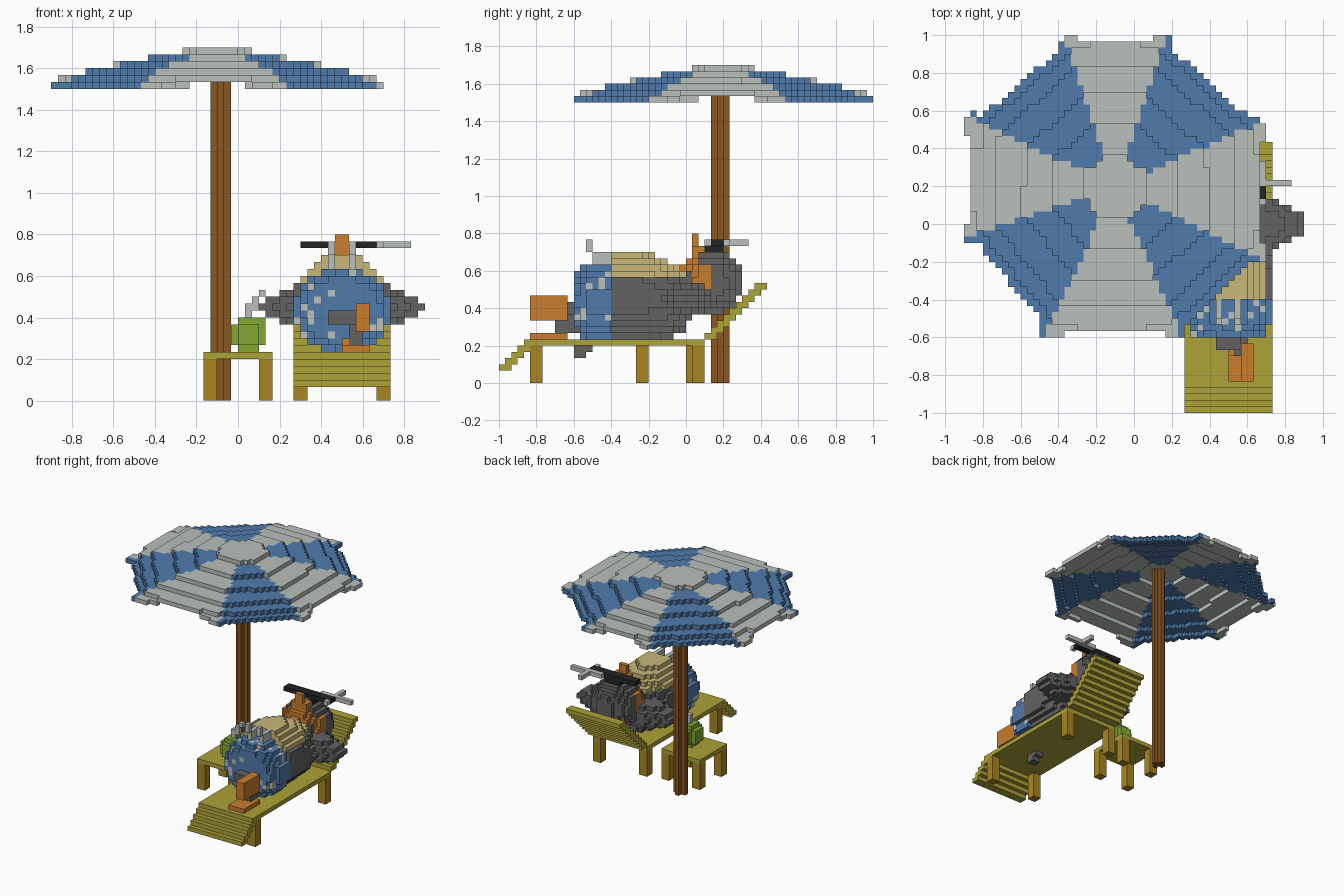
import bpy, bmesh, math, random
from itertools import product

if "Cube" in bpy.data.objects:
    bpy.data.objects.remove(bpy.data.objects["Cube"])
random.seed(4)
S = 1 / 30  # size of one block


def linear(c):
    c /= 255
    return c / 12.92 if c <= 0.04045 else ((c + 0.055) / 1.055) ** 2.4


PALETTE = {
    "light_grey": (186, 192, 187), "blue": (80, 123, 172), "olive_yellow": (174, 162, 56),
    "ochre": (168, 134, 34), "brown": (138, 86, 34), "dark_grey": (98, 98, 98),
    "orange": (202, 125, 45), "tan": (200, 184, 122), "green": (130, 170, 52),
    "black": (36, 36, 36)}
MATS = {}
for label, rgb in PALETTE.items():
    m = bpy.data.materials.new(label)
    m.use_nodes = True
    col = [linear(c) for c in rgb] + [1]
    m.diffuse_color = col
    m.node_tree.nodes["Principled BSDF"].inputs["Base Color"].default_value = col
    MATS[label] = m


def box(x0, x1, y0, y1, z0, z1, colour):
    return {c: colour for c in product(range(x0, x1), range(y0, y1), range(z0, z1))}


def ellipsoid(centre, radii, rule):
    """Blocks inside an ellipsoid; rule(x, y, z) gives each block's colour."""
    spans = [range(math.floor(c - r), math.ceil(c + r)) for c, r in zip(centre, radii)]
    return {p: rule(*p) for p in product(*spans)
            if sum(((a + .5 - c) / r) ** 2 for a, c, r in zip(p, centre, radii)) <= 1}


def build(name, *groups):
    """Join block groups into one mesh that keeps only the outer faces."""
    cells = {}
    for g in groups:
        cells.update(g)
    labels = sorted(set(cells.values()))
    bm = bmesh.new()
    verts = {}
    for cell, colour in cells.items():
        for axis, side in product(range(3), (0, 1)):
            near = list(cell)
            near[axis] += 2 * side - 1
            if tuple(near) in cells:
                continue
            ring = []
            for u, v in ((0, 0), (1, 0), (1, 1), (0, 1)):
                p = list(cell)
                p[axis] += side
                p[(axis + 1) % 3] += u
                p[(axis + 2) % 3] += v
                p = tuple(p)
                if p not in verts:
                    verts[p] = bm.verts.new([a * S for a in p])
                ring.append(verts[p])
            f = bm.faces.new(ring if side else ring[::-1])
            f.material_index = labels.index(colour)
    me = bpy.data.meshes.new(name)
    bm.to_mesh(me)
    bm.free()
    for label in labels:
        me.materials.append(MATS[label])
    ob = bpy.data.objects.new(name, me)
    bpy.context.collection.objects.link(ob)
    return ob


# Parasol canopy: stepped eight-sided shell, blue diagonal panels
RIM = [(.79, .32), (.25, .8), (-.24, .8), (-.78, .34),
       (-.8, -.25), (-.35, -.8), (.33, -.8), (.8, -.37)]
STEPS = (.91, .80, .61, .425, .215)


def canopy():
    cells = {}
    for i, j in product(range(-27, 21), range(-18, 30)):
        x, y = (i + 3.5) * S, (j - 5.5) * S
        for n in range(8):
            (ax, ay), (bx, by) = RIM[n], RIM[(n + 1) % 8]
            det = ax * by - ay * bx
            u, v = (x * by - y * bx) / det, (ax * y - ay * x) / det
            if u < 0 or v < 0:
                continue
            d = u + v
            inner = min(u, v) / d
            if d > (1.02 if inner < .1 else .97):
                break
            level = sum(d < s for s in STEPS)
            if n % 2 and inner > .2:  # raised middle of the grey panels
                level = max(level, 1)
            blue = n % 2 == 0 and inner > .04 and level < 5
            cells[i, j, 45 + level] = "blue" if blue else "light_grey"
            break
    return cells


build("parasol_canopy", canopy())
build("parasol_pole", box(-4, -1, 5, 6, 0, 50, "brown"), box(-3, -2, 4, 7, 0, 50, "brown"))


# Side table with cup and straw
def legs(x0, x1, y0, y1):
    return [box(x, x + 2, y, y + 2, 0, 6, "ochre")
            for x, y in product((x0, x1 - 2), (y0, y1 - 2))]


build("table_legs", *legs(-5, 5, -8, 2))
build("table_top", box(-5, 5, -8, 2, 6, 7, "olive_yellow"))
build("cup", box(0, 3, -5, -2, 7, 12, "green"), box(-1, 4, -5, -2, 8, 11, "green"),
      box(0, 3, -6, -1, 8, 11, "green"), box(0, 4, -5, -2, 11, 12, "green"))
build("straw", box(1, 2, -4, -3, 12, 14, "light_grey"), box(2, 3, -4, -3, 13, 15, "light_grey"),
      box(3, 4, -4, -3, 15, 16, "light_grey"))

# Lounger: flat bed, stepped foot slope and stepped backrest
build("lounger_legs", *legs(8, 22, -25, 3))
build("lounger_bed", box(8, 22, -26, 3, 6, 7, "olive_yellow"))
build("lounger_foot_slope",
      *[box(8, 22, -30 + i, -28 + i, 2 + i, 3 + i, "olive_yellow") for i in range(5)])
build("lounger_backrest",
      *[box(8, 22, 2 + i, 4 + i, 6 + i, 7 + i, "olive_yellow") for i in range(1, 10)])

# Barrel torso with pale belly and spotted shorts
torso = {}
for j in range(-18, 0):
    shorts = j < -12
    if shorts:
        shrink = {-18: .8, -17: .93}.get(j, 1)
        rx, rz, cz = 7 * shrink, 6 * shrink, 13
    else:
        rx = rz = 7 - max(0, j + 8) ** 2 / 27
        cz = 14 - max(0, j + 8) / 8
    for i, k in product(range(8, 22), range(7, 21)):
        if ((i - 14.5) / rx) ** 2 + ((k + .5 - cz) / rz) ** 2 > 1:
            continue
        if shorts:
            colour = "light_grey" if random.random() < .17 else "blue"
        else:
            colour = "tan" if k >= 17 else "dark_grey"
        torso[i, j, k] = colour
build("torso", torso)
build("waist_ties", *[g for x in (13, 16) for g in (
    box(x, x + 1, -16, -15, 21, 23, "light_grey"), box(x, x + 1, -15, -12, 19, 21, "light_grey"))])
build("collar", box(12, 18, -5, 0, 17, 18, "orange"))
build("tail", box(14, 16, -18, -16, 4, 6, "dark_grey"), box(14, 16, -17, -15, 5, 7, "dark_grey"))

# Arms with elbows pointing outward
build("arms", ellipsoid((15, 0, 13.5), (12.2, 4.5, 3.1), lambda x, y, z: "dark_grey"))


# Head with orange face and ears
def head_colour(x, y, z):
    dx = abs(x - 14.5)
    if (y < 2 and dx < 3 and z > 14) or (dx > 3 and 1 <= y < 4 and 14 <= z < 19):
        return "orange"
    return "dark_grey"


build("head", ellipsoid((15, 4, 16.3), (5.3, 5.1, 5.4), head_colour))
build("crest", box(14, 16, 1, 2, 19, 24, "orange"), box(13, 17, 1, 3, 20, 22, "orange"))

# Flat cap bar and horizontal cross on top
build("cap_bar", box(9, 21, 4, 6, 22, 23, "black"), box(13, 17, 3, 6, 21, 22, "black"))
build("cap_cross", box(17, 25, 6, 7, 22, 23, "light_grey"), box(20, 21, 3, 10, 22, 23, "light_grey"))

# Ankles and feet
build("ankles", box(13, 17, -20, -17, 11, 13, "dark_grey"), box(16, 18, -21, -17, 8, 11, "dark_grey"))
build("raised_foot", box(17, 19, -25, -19, 10, 14, "orange"))
build("flat_foot", box(15, 19, -25, -19, 7, 8, "orange"), box(15, 18, -21, -19, 8, 9, "orange"))
